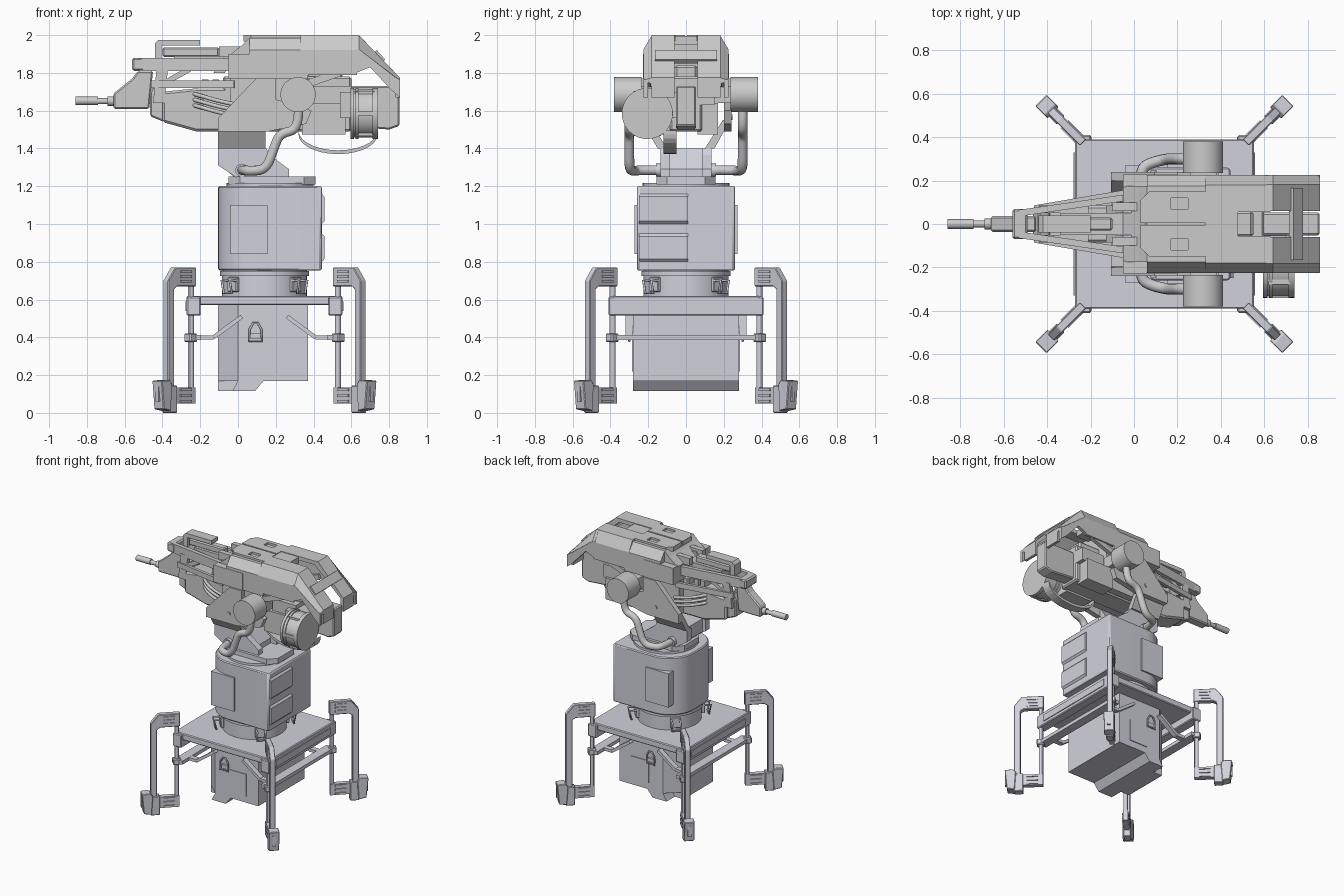
import bpy, bmesh, math
from mathutils import Vector

if "Cube" in bpy.data.objects:
    bpy.data.objects.remove(bpy.data.objects["Cube"])

def material(name, c):
    m = bpy.data.materials.new(name)
    m.diffuse_color = (*c, 1)
    m.use_nodes = True
    m.node_tree.nodes["Principled BSDF"].inputs["Base Color"].default_value = m.diffuse_color
    return m

BASE = material("base_grey", (0.64, 0.64, 0.72))
GUN = material("gun_grey", (0.53, 0.53, 0.52))
CX = 0.14  # pedestal axis
mat = BASE

def finish(name, bm, sym=False, bevel=0, smooth=False):
    bmesh.ops.recalc_face_normals(bm, faces=bm.faces)
    me = bpy.data.meshes.new(name)
    bm.to_mesh(me)
    bm.free()
    ob = bpy.data.objects.new(name, me)
    bpy.context.collection.objects.link(ob)
    me.materials.append(mat)
    if bevel:
        b = ob.modifiers.new("bevel", 'BEVEL')
        b.width, b.segments = bevel, 1
    if sym:
        ob.modifiers.new("mirror", 'MIRROR').use_axis = (False, True, False)
    if smooth:
        bpy.context.view_layer.objects.active = ob
        ob.select_set(True)
        bpy.ops.object.shade_smooth_by_angle()
        ob.select_set(False)
    return ob

def prism(name, pts, axis, a, b, **kw):
    """Extrude a 2D profile along an axis from a to b."""
    put = {'x': lambda p, d: (d, p[0], p[1]), 'y': lambda p, d: (p[0], d, p[1]),
           'z': lambda p, d: (p[0], p[1], d)}[axis]
    bm = bmesh.new()
    lo, hi = ([bm.verts.new(put(p, d)) for p in pts] for d in (a, b))
    bm.faces.new(lo)
    bm.faces.new(hi)
    for i in range(len(pts)):
        j = (i + 1) % len(pts)
        bm.faces.new((lo[i], lo[j], hi[j], hi[i]))
    return finish(name, bm, **kw)

def box(name, x0, x1, y0, y1, z0, z1, **kw):
    return prism(name, [(x0, y0), (x1, y0), (x1, y1), (x0, y1)], 'z', z0, z1, **kw)

def cyl(name, p0, p1, r, n=32, **kw):
    p0, p1 = Vector(p0), Vector(p1)
    bm = bmesh.new()
    bmesh.ops.create_cone(bm, cap_ends=True, segments=n, radius1=r, radius2=r, depth=(p1 - p0).length)
    q = (p1 - p0).to_track_quat('Z', 'Y').to_matrix().to_4x4()
    bmesh.ops.transform(bm, matrix=q, verts=bm.verts)
    bmesh.ops.translate(bm, vec=(p0 + p1) / 2, verts=bm.verts)
    return finish(name, bm, smooth=True, **kw)

def beam(name, p0, p1, w, h, **kw):
    """Square bar between two points: w sideways, h upward."""
    p0, p1 = Vector(p0), Vector(p1)
    d = (p1 - p0).normalized()
    s = d.cross(Vector((0, 0, 1))).normalized() * w / 2
    u = s.cross(d).normalized() * h / 2
    bm = bmesh.new()
    r = [[bm.verts.new(p + s * a + u * b) for a, b in ((1, 1), (1, -1), (-1, -1), (-1, 1))] for p in (p0, p1)]
    for f in r:
        bm.faces.new(f)
    for i in range(4):
        j = (i + 1) % 4
        bm.faces.new((r[0][i], r[0][j], r[1][j], r[1][i]))
    return finish(name, bm, **kw)

def tube(name, pts, r, cyclic=False, smooth=True):
    cu = bpy.data.curves.new(name, 'CURVE')
    cu.dimensions, cu.bevel_depth, cu.bevel_resolution, cu.use_fill_caps = '3D', r, 3, True
    s = cu.splines.new('NURBS' if smooth else 'POLY')
    s.points.add(len(pts) - 1)
    for p, c in zip(s.points, pts):
        p.co = (*c, 1)
    s.use_cyclic_u = cyclic
    if smooth:
        s.order_u, s.use_endpoint_u, s.resolution_u = 3, True, 6
    cu.materials.append(mat)
    ob = bpy.data.objects.new(name, cu)
    bpy.context.collection.objects.link(ob)
    return ob

# ---- lower housing under the platform
plan = [(-.105, -.18), (0, -.28), (.37, -.28), (.37, .28), (0, .28), (-.105, .18)]
prism("lower_housing", plan, 'z', .17, .57)
prism("housing_keel", [(-.105, .17), (-.105, .115), (.09, .115), (.135, .17)], 'y', -.18, .18)
prism("housing_keel_side", [(0, .17), (-.03, .115), (.09, .115), (.135, .17)], 'y', .18, .28, sym=True)
box("housing_panel", .12, .27, .28, .286, .22, .39, sym=True)
box("housing_latch", .065, .12, .28, .297, .39, .42, sym=True)
for s in (1, -1):
    tube("housing_latch_wire", [(x, s * .3, z) for x, z in ((.06, .38), (.125, .38), (.125, .44), (.105, .475), (.08, .475), (.06, .44))],
         .006, True, False)

# ---- platform with beams, bracing frame
box("platform", CX - .412, CX + .412, -.39, .39, .57, .62, bevel=.006)
for s in (1, -1):
    x = CX + s * .375
    box("platform_beam", x - .037, x + .037, -.41, .41, .515, .615, bevel=.006)
    box("beam_inset", CX + s * .41, CX + s * .418, -.33, .33, .54, .59)
    box("frame_bar", CX + s * .37 - .035, CX + s * .37 + .035, -.4, .4, .385, .412)
    path = [(CX + s * .39, .4), (CX + s * .27, .4), (CX + s * .12, .51)]
    for a, b in zip(path, path[1:]):
        beam("frame_brace", (a[0], .3, a[1]), (b[0], .3, b[1]), .04, .022, sym=True)

# ---- four diagonal legs, drawn along +x then turned about the axis
post = [(.53, .77), (.685, .77), (.74, .70), (.74, 0.02), (.694, .02), (.694, .655), (.67, .67), (.53, .67)]
for k in range(4):
    parts = [prism("leg_post", post, 'y', -.02, .02, bevel=.004),
             cyl("leg_rod", (.55, 0, .06), (.55, 0, .74), .016, 12),
             box("leg_clamp", .525, .58, -.026, .026, .375, .42, bevel=.006),
             box("leg_lower_link", .535, .70, -.018, .018, .05, .135),
             prism("foot_pad", [(.735, .01), (.79, .02), (.805, .17), (.745, .175), (.725, .15)], 'y', -.037, .037, bevel=.004),
             box("foot_block", .675, .74, -.027, .027, 0, .145, bevel=.005),
             box("foot_bolt", .785, .805, -.012, .012, .06, .14)]
    for z in (.055, .085, .115, .69, .715, .74):
        parts.append(box("leg_rib", .57, .65, -.026, .026, z, z + .014))
    for p in parts:
        p.location.x = CX
        p.rotation_euler.z = math.radians(45 + 90 * k)

# ---- collar with wire latches
cyl("collar", (CX, 0, .61), (CX, 0, .77), .225, 48)
cyl("collar_rim", (CX, 0, .725), (CX, 0, .75), .236, 48)
for k in range(4):
    a = math.radians(45 + 90 * k)
    lat = [box("collar_latch", .22, .245, -.035, .035, .64, .72, bevel=.005)]
    lat.append(tube("collar_latch_wire", [(.24, -.03, .70), (.29, -.03, .70), (.275, -.03, .635), (.275, .03, .635),
                                          (.29, .03, .70), (.24, .03, .70)], .007, False, False))
    for p in lat:
        p.location.x, p.rotation_euler.z = CX, a

# ---- main pedestal body, rounded toward the barrel
R = .2
arc = [(math.cos(math.radians(t)), math.sin(math.radians(t))) for t in range(90, 181, 10)]
top = [(-.105 + R + R * c, .26 - R + R * s) for c, s in arc]
plan = [(.445, -.25), (.445, .25), (.435, .26)] + top + [(x, -y) for x, y in reversed(top)] + [(.435, -.26)]
prism("pedestal_body", plan, 'z', .755, 1.2, bevel=.008, smooth=True)
box("body_side_panel", -.04, .155, .19, .272, .84, 1.1, sym=True)
for z0, z1 in ((.785, .965), (.985, 1.175)):
    pad = [(.43, z0), (.458, z0 + .03), (.458, z1 - .03), (.43, z1)]
    prism("body_rear_pad", pad, 'y', -.25, .01)
cyl("turntable_ring", (.17, 0, 1.195), (.17, 0, 1.217), .23, 48)
prism("turntable", [(-.05, -.09), (.01, -.155), (.35, -.155), (.41, -.1), (.41, .1), (.35, .155), (.01, .155), (-.05, .09)], 'z', 1.21, 1.252)

# ---- neck yoke
neck = [(-.105, 1.4), (.15, 1.4), (.17, 1.365), (.27, 1.29), (.27, 1.24), (.0, 1.24), (-.105, 1.31)]
prism("neck_cheek", neck, 'y', .085, .135, sym=True)
prism("neck_core", [(-.08, 1.4), (.13, 1.4), (.22, 1.29), (.22, 1.23), (0, 1.23), (-.08, 1.3)], 'y', -.09, .09)
cyl("hose_socket", (.02, .12, 1.285), (.02, .16, 1.285), .034, 20, sym=True)

# ================= gun =================
mat = GUN
prism("cradle_arm", [(.1, 1.4), (.15, 1.4), (.235, 1.55), (.195, 1.55)], 'x', -.105, .145, sym=True)
cheek = [(-.105, 1.49), (-.105, 1.56), (.095, 1.77), (.2, 1.77), (.2, 1.66), (.39, 1.6), (.36, 1.53), (.16, 1.49)]
prism("cradle_cheek", cheek, 'y', .2, .24, sym=True)
cyl("cheek_bolt", (.09, .235, 1.565), (.09, .247, 1.565), .014, 12, sym=True)
cyl("pivot_drum", (.318, .235, 1.685), (.318, .38, 1.685), .093, 40, sym=True)
box("pivot_mount", .26, .38, .1, .24, 1.64, 1.73, sym=True)
for s in (1, -1):
    tube("hose", [(x, s * y, z) for x, y, z in ((.32, .3, 1.62), (.325, .3, 1.5), (.22, .3, 1.48), (.19, .3, 1.4), (.15, .3, 1.29),
                                                (.07, .28, 1.28), (.03, .25, 1.285), (.02, .13, 1.285))], .026)

# receiver and rear blocks
box("receiver", -.08, .6, -.085, .085, 1.49, 1.78, bevel=.01)
box("receiver_flank", -.04, .37, .08, .14, 1.5, 1.78, sym=True)
box("rear_side_box", .34, .57, .06, .17, 1.475, 1.64, sym=True)
box("rear_upper_box", .4, .6, .05, .15, 1.63, 1.73, sym=True)
prism("rear_stock", [(.55, 1.52), (.8, 1.5), (.855, 1.52), (.855, 1.73), (.6, 1.73), (.55, 1.7)], 'y', -.052, .052, bevel=.008)
box("stock_top", .36, .55, -.06, .06, 1.73, 1.84, bevel=.012)
beam("flank_bracket", (.36, .2, 1.74), (.56, .2, 1.81), .03, .04, sym=True)

# ammunition drum and feed strap
cyl("ammo_drum", (.605, -.205, 1.585), (.735, -.205, 1.585), .127, 40)
for x, w in ((.595, .02), (.622, .016), (.712, .028)):
    cyl("drum_band", (x, -.205, 1.585), (x + w, -.205, 1.585), .135, 40)
for t in range(0, 360, 60):
    a = math.radians(t)
    c = Vector((.62, -.205 + .124 * math.cos(a), 1.585 + .124 * math.sin(a)))
    beam("drum_rib", c, c + Vector((.1, 0, 0)), .022, .022)
box("drum_mount", .54, .7, -.2, -.05, 1.56, 1.7)
strap = [(.32 + .21 * (1 - math.cos(t)), 1.475 - .105 * math.sin(t)) for t in [math.pi * i / 14 for i in range(15)]]
strap += [(x, z + .02) for x, z in reversed(strap)]
prism("feed_strap", strap, 'y', -.12, -.05)

# armoured shell: closed middle, open rear with two sloping tails
prism("shell_core", [(-.175, 1.985), (.175, 1.985), (.225, 1.92), (.225, 1.77), (-.225, 1.77), (-.225, 1.92)], 'x', .06, .37)
prism("shell_brow", [(-.05, 1.77), (-.05, 1.89), (.02, 1.945), (.06, 1.985), (.1, 1.985), (.1, 1.77)], 'y', -.175, .175)
box("shell_side_block", -.05, .2, .17, .228, 1.77, 1.9, sym=True)
roof = prism("roof_panel", [(.03, .005), (.33, .005), (.33, .15), (.07, .15), (.03, .11)], 'z', 1.965, 2.0, sym=True)
cut = box("roof_slot_cutter", .17, .25, .07, .12, 1.98, 2.1)
cut.hide_render = True
cut.hide_set(True)
roof.modifiers.new("slot", 'BOOLEAN').object = cut
roof.modifiers.move(1, 0)
prism("shell_rear_side", [(.14, 2), (.18, 2), (.225, 1.92), (.225, 1.79), (.205, 1.79), (.205, 1.91), (.14, 1.97)], 'x', .33, .63, sym=True)
box("shell_rear_roof", .33, .63, .055, .16, 1.97, 2.0, sym=True)
box("shell_rear_bridge", .33, .48, -.06, .06, 1.95, 1.995)
tail = [(.61, 2), (.64, 2), (.857, 1.775), (.857, 1.67), (.835, 1.67), (.835, 1.765), (.61, 1.97)]
prism("shell_tail", tail, 'y', .06, .182, sym=True)
low = [(.6, 1.92), (.64, 1.925), (.835, 1.775), (.857, 1.765), (.857, 1.67), (.81, 1.71), (.7, 1.83), (.6, 1.79)]
prism("shell_tail_side", low, 'y', .2, .225, sym=True)
bm = bmesh.new()  # chamfer joining tail top and tail side
ring = [[bm.verts.new(p) for p in q] for q in (((.62, .18, 2), (.62, .225, 1.925), (.62, .18, 1.92)), ((.64, .18, 2), (.64, .225, 1.925), (.64, .18, 1.92)),
                                               ((.857, .18, 1.775), (.857, .225, 1.76), (.857, .18, 1.74)))]
for a, b in zip(ring, ring[1:]):
    for i in range(3):
        bm.faces.new((a[i], a[(i + 1) % 3], b[(i + 1) % 3], b[i]))
bm.faces.new(ring[0])
bm.faces.new(ring[2])
finish("shell_tail_chamfer", bm, sym=True)
prism("tail_crossbar", [(.715, 1.905), (.735, 1.92), (.78, 1.87), (.76, 1.85)], 'y', -.165, .165)

# forward frame: rails, handguard, handle
beam("upper_rail", (-.53, .05, 1.845), (.02, .13, 1.845), .03, .07, sym=True)
beam("outer_rail", (-.46, .075, 1.74), (-.02, .15, 1.74), .022, .04, sym=True)
box("rail_nose", -.56, -.49, -.07, .07, 1.81, 1.88, bevel=.01)
for a, b in (((-.42, 1.64), (-.4, 1.83)), ((-.4, 1.74), (-.24, 1.83)), ((-.1, 1.8), (-.02, 1.92))):
    prism("rail_strut", [(a[0] - .03, a[1]), (a[0] + .03, a[1]), (b[0] + .03, b[1]), (b[0] - .03, b[1])], 'y', .05, .085, sym=True)
prism("handguard", [(-.4, 1.54), (-.22, 1.49), (.02, 1.49), (.02, 1.72), (-.2, 1.72), (-.4, 1.7)], 'y', -.085, .085, bevel=.012)
prism("handguard_cap", [(-.465, 1.57), (-.39, 1.54), (-.39, 1.72), (-.44, 1.75), (-.465, 1.7)], 'y', -.06, .06, bevel=.008)
for i in range(5):
    box("rail_tooth", -.19 + i * .055, -.155 + i * .055, -.045, .045, 1.71, 1.765)
box("sight_bar", -.4, -.1, -.03, .03, 1.885, 1.935, bevel=.008)
box("sight_base", -.34, -.02, -.05, .05, 1.83, 1.89)
box("shell_front_bar", -.1, .06, .06, .1, 1.885, 1.94, sym=True)
prism("carry_handle", [(-.44, 1.87), (-.44, 1.955), (-.42, 1.975), (-.2, 1.975), (-.2, 1.945), (-.405, 1.945), (-.405, 1.87)], 'y', -.04, .04)
for i in range(3):  # feed cables bowing out of the handguard
    z = 1.69 - i * .03
    for s in (1, -1):
        tube("feed_cable", [(-.24, s * .07, z), (-.2, s * .11, z - .01), (-.1, s * .14, z - .04), (0, s * .14, z - .06)], .011)

# nose block and barrel
prism("nose_block", [(-.66, 1.61), (-.47, 1.61), (-.45, 1.81), (-.53, 1.81), (-.56, 1.77), (-.66, 1.69)], 'y', -.036, .036, bevel=.008)
cyl("barrel_inner", (-.4, 0, 1.65), (-.79, 0, 1.65), .016, 16)
cyl("barrel_collar", (-.65, 0, 1.65), (-.69, 0, 1.65), .025, 16)
cyl("muzzle", (-.74, 0, 1.652), (-.86, 0, 1.652), .022, 20)
